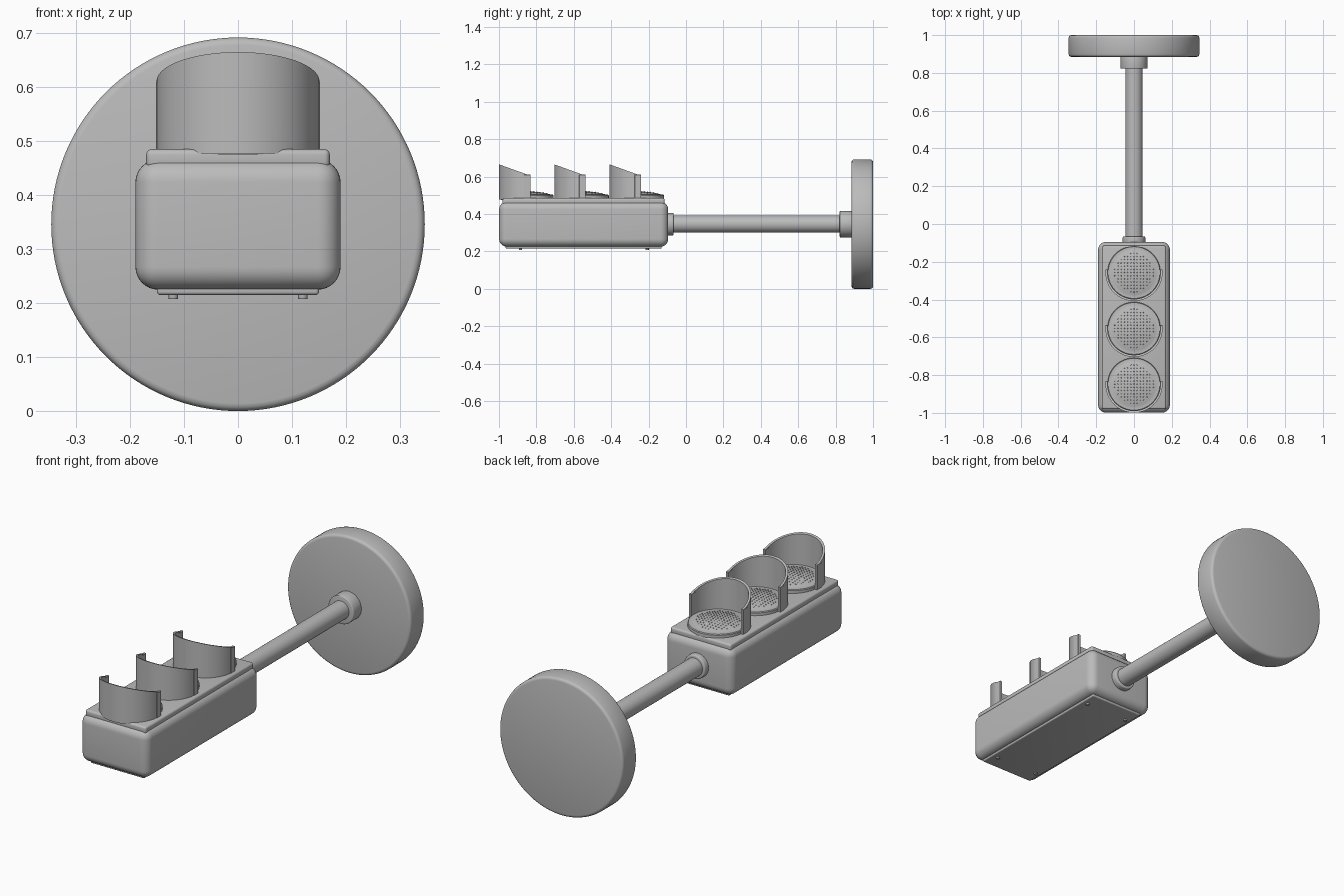
import bpy, bmesh, math
from mathutils import Matrix, Vector

if "Cube" in bpy.data.objects:
    bpy.data.objects.remove(bpy.data.objects["Cube"])

grey = bpy.data.materials.new("plain grey")
grey.diffuse_color = (0.5, 0.5, 0.5, 1)
grey.use_nodes = True
grey.node_tree.nodes["Principled BSDF"].inputs["Base Color"].default_value = grey.diffuse_color

AXIS_Z = 0.346                      # height of the pole axis
LAMPS = (-0.848, -0.553, -0.257)    # y of the three lamp centres
TOP = 0.485                         # front plate surface


def finish(name, bm, bevel=0, segments=4):
    bmesh.ops.recalc_face_normals(bm, faces=bm.faces[:])
    me = bpy.data.meshes.new(name)
    bm.to_mesh(me)
    bm.free()
    me.materials.append(grey)
    ob = bpy.data.objects.new(name, me)
    bpy.context.collection.objects.link(ob)
    bpy.ops.object.select_all(action='DESELECT')
    ob.select_set(True)
    bpy.context.view_layer.objects.active = ob
    if bevel:
        m = ob.modifiers.new("rounding", 'BEVEL')
        m.width, m.segments = bevel, segments
        m.limit_method, m.angle_limit = 'ANGLE', math.radians(40)
        bpy.ops.object.modifier_apply(modifier=m.name)
    bpy.ops.object.shade_smooth_by_angle(angle=math.radians(35))
    return ob


def box(name, lo, hi, bevel=0, segments=4):
    lo, hi = Vector(lo), Vector(hi)
    bm = bmesh.new()
    bmesh.ops.create_cube(bm, size=1, matrix=Matrix.Translation((lo + hi) / 2)
                          @ Matrix.Diagonal((*(hi - lo), 1)))
    return finish(name, bm, bevel, segments)


def rod(name, radius, y0, y1, bevel=0, sides=64):
    bm = bmesh.new()
    bmesh.ops.create_cone(bm, cap_ends=True, segments=sides, radius1=radius, radius2=radius,
                          depth=y1 - y0,
                          matrix=Matrix.Translation((0, (y0 + y1) / 2, AXIS_Z))
                          @ Matrix.Rotation(math.pi / 2, 4, 'X'))
    return finish(name, bm, bevel, 3)


def lathe(name, profile, cx, cy, sides=64):
    """Revolve (radius, z) points about a vertical axis."""
    bm = bmesh.new()
    vs = [bm.verts.new((cx + r, cy, z)) for r, z in profile]
    es = [bm.edges.new(p) for p in zip(vs, vs[1:])]
    bmesh.ops.spin(bm, geom=vs + es, cent=(cx, cy, 0), axis=(0, 0, 1),
                   angle=math.tau, steps=sides, use_duplicate=False)
    bmesh.ops.remove_doubles(bm, verts=bm.verts[:], dist=1e-5)
    return finish(name, bm)


def dome_z(r):
    return 0.521 - 0.019 * (r / 0.134) ** 2


def slope_z(y, cy):
    """Slanted top rim of a visor."""
    return max(0.61, 0.665 - 0.36 * (y - cy + 0.151))


def visor(name, cy, r_in=0.140, r_out=0.151, steps=48):
    bm = bmesh.new()
    rings = []
    over = 0.09                     # arc continues a little past half way
    for i in range(steps + 1):
        a = math.pi - over + (math.pi + 2 * over) * i / steps
        ring = []
        for r, top in ((r_in, 0), (r_out, 0), (r_out, 1), (r_in, 1)):
            x, y = r * math.cos(a), cy + r * math.sin(a)
            ring.append(bm.verts.new((x, y, slope_z(y, cy) if top else 0.477)))
        rings.append(ring)
    for a, b in zip(rings, rings[1:]):
        for k in range(4):
            bm.faces.new((a[k], a[(k + 1) % 4], b[(k + 1) % 4], b[k]))
    bm.faces.new(rings[0])
    bm.faces.new(rings[-1])
    return finish(name, bm)


# Mounting disc, pole and collars
rod("base_disc", 0.346, 0.885, 1.0, 0.014, 128)
rod("base_collar", 0.071, 0.822, 0.89, 0.004)
rod("pole", 0.046, -0.1, 0.84)
rod("housing_collar", 0.06, -0.11, -0.066, 0.006)

# Lamp housing with front and rear plates
box("housing", (-0.19, -0.999, 0.225), (0.19, -0.095, 0.466), 0.042, 8)
box("front_plate", (-0.17, -0.98, 0.45), (0.17, -0.115, TOP), 0.01)
box("rear_plate", (-0.15, -0.965, 0.215), (0.15, -0.13, 0.24), 0.006)
for x in (-0.12, 0.12):
    for y in (-0.885, -0.208):
        lathe("rear_screw", [(0, 0.208), (0.0085, 0.208), (0.009, 0.209),
                             (0.009, 0.22), (0, 0.22)], x, y, 20)

# Lamps: lens, raised dots, visor and visor end strips
for cy in LAMPS:
    lens = [(0, TOP - 0.01), (0.14, TOP - 0.01), (0.14, 0.499), (0.137, 0.503), (0.134, 0.502)]
    lens += [(r, dome_z(r)) for r in (0.115, 0.09, 0.06, 0.03, 0)]
    lathe("lens", lens, 0, cy)

    bm = bmesh.new()
    step = 0.017
    for i in range(-6, 7):
        for j in range(-6, 7):
            x, y = i * step, j * step
            r = math.hypot(x, y)
            if r < 0.105:
                bmesh.ops.create_icosphere(bm, subdivisions=1, radius=0.0032,
                                           matrix=Matrix.Translation((x, cy + y, dome_z(r))))
    finish("lens_dots", bm)

    visor("visor", cy)
    for s in (-1, 1):
        xs = sorted((s * 0.138, s * 0.152))
        box("visor_end_strip", (xs[0], cy - 0.018, 0.477), (xs[1], cy + 0.017, 0.61), 0.001, 1)
